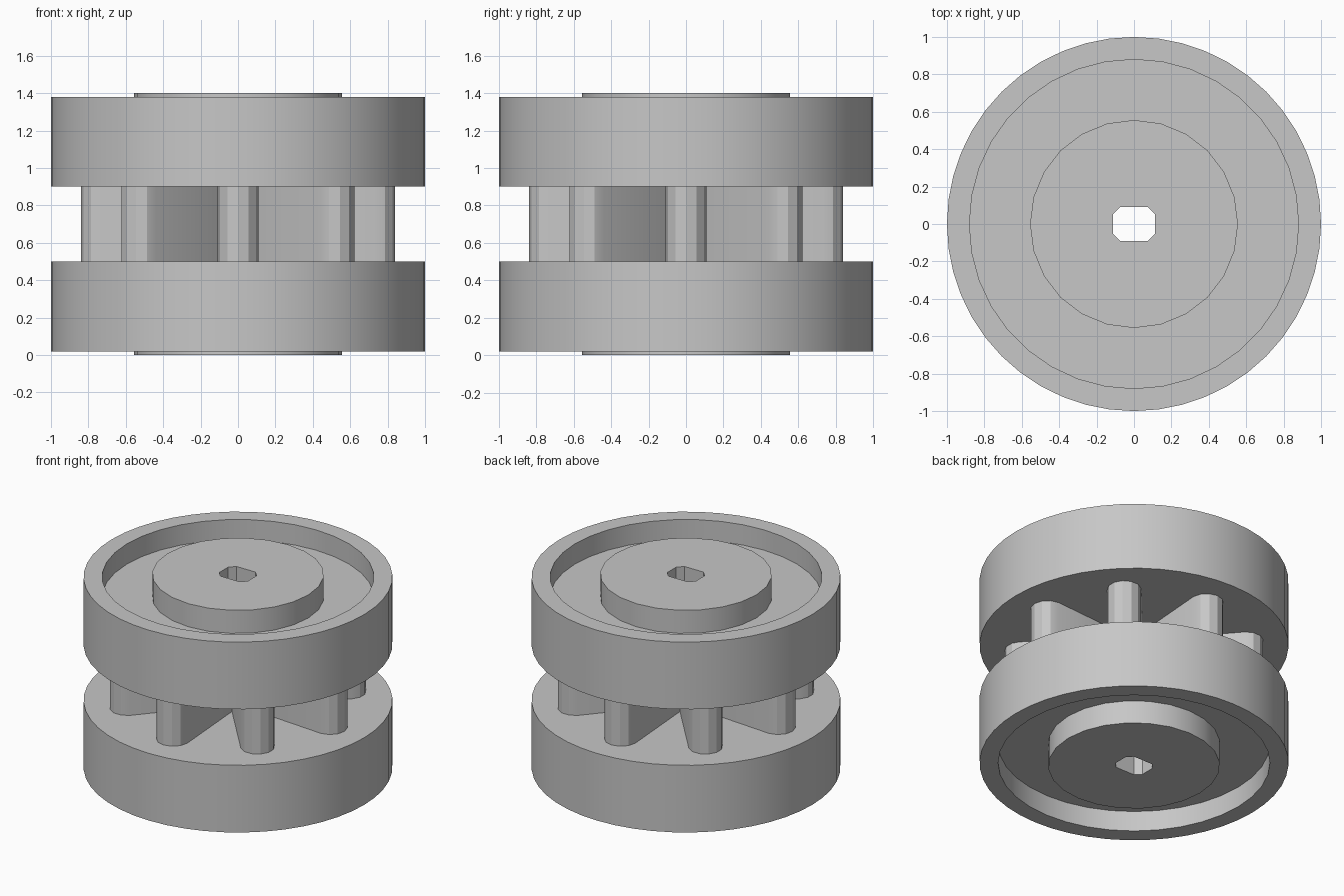
import bpy, bmesh, math

if "Cube" in bpy.data.objects:
    bpy.data.objects.remove(bpy.data.objects["Cube"])

MID = 0.70  # height of the mirror plane between the two drums

metal = bpy.data.materials.new("plain_grey")
metal.diffuse_color = (0.57, 0.57, 0.57, 1)
metal.use_nodes = True
metal.node_tree.nodes["Principled BSDF"].inputs["Base Color"].default_value = metal.diffuse_color


def circle(r, n):
    return [(r * math.sin(2 * math.pi * i / n), r * math.cos(2 * math.pi * i / n)) for i in range(n)][::-1]


def add_loop(bm, pts, z):
    vs = [bm.verts.new((x, y, z)) for x, y in pts]
    return vs, [bm.edges.new((vs[i], vs[(i + 1) % len(vs)])) for i in range(len(vs))]


def wall(bm, low, high):
    n = len(low)
    for i in range(n):
        j = (i + 1) % n
        bm.faces.new((low[i], low[j], high[j], high[i]))


def finish(bm, name):
    me = bpy.data.meshes.new(name)
    bm.to_mesh(me)
    bm.free()
    me.materials.append(metal)
    ob = bpy.data.objects.new(name, me)
    bpy.context.collection.objects.link(ob)
    bpy.ops.object.select_all(action='DESELECT')
    ob.select_set(True)
    bpy.context.view_layer.objects.active = ob
    bpy.ops.object.shade_smooth_by_angle(angle=math.radians(25))
    return ob


# Axle bore: round hole with two flats
bore = [(0.075, -0.09), (0.113, -0.05), (0.113, 0.05), (0.075, 0.09),
        (-0.075, 0.09), (-0.113, 0.05), (-0.113, -0.05), (-0.075, -0.09)]


def drum(name, side):
    """Dished drum with a raised hub; side is 1 for upper, -1 for lower."""
    bm = bmesh.new()
    # (outline, height from the mirror plane), walked round the cross-section
    section = [(circle(1.0, 48), 0.20), (circle(1.0, 48), 0.68),
               (circle(0.88, 36), 0.68), (circle(0.88, 36), 0.535),
               (circle(0.556, 24), 0.535), (circle(0.556, 24), 0.70),
               (bore, 0.70), (bore, 0.20)]
    loops = [add_loop(bm, pts, MID + side * h) for pts, h in section]
    for i in range(0, 8, 2):
        wall(bm, loops[i][0], loops[i + 1][0])
        a, b = loops[i + 1], loops[(i + 2) % 8]
        bmesh.ops.triangle_fill(bm, edges=a[1] + b[1], use_beauty=True, normal=(0, 0, 1))
    bmesh.ops.recalc_face_normals(bm, faces=bm.faces[:])
    finish(bm, name)


drum("lower_drum", -1)
drum("upper_drum", 1)

# Eight-toothed core: round-tipped teeth meeting in sharp valleys
star = []
for t in range(8):
    a = t * math.pi / 4
    for k in range(-3, 4):
        b = a + k * math.pi / 6
        star.append((0.73 * math.cos(a) + 0.11 * math.cos(b),
                     0.73 * math.sin(a) + 0.11 * math.sin(b)))
    v = a + math.pi / 8
    star.append((0.18 * math.cos(v), 0.18 * math.sin(v)))

bm = bmesh.new()
for outline in (star, bore[::-1]):
    wall(bm, add_loop(bm, outline, 0.50)[0], add_loop(bm, outline, 0.90)[0])
finish(bm, "toothed_core")
